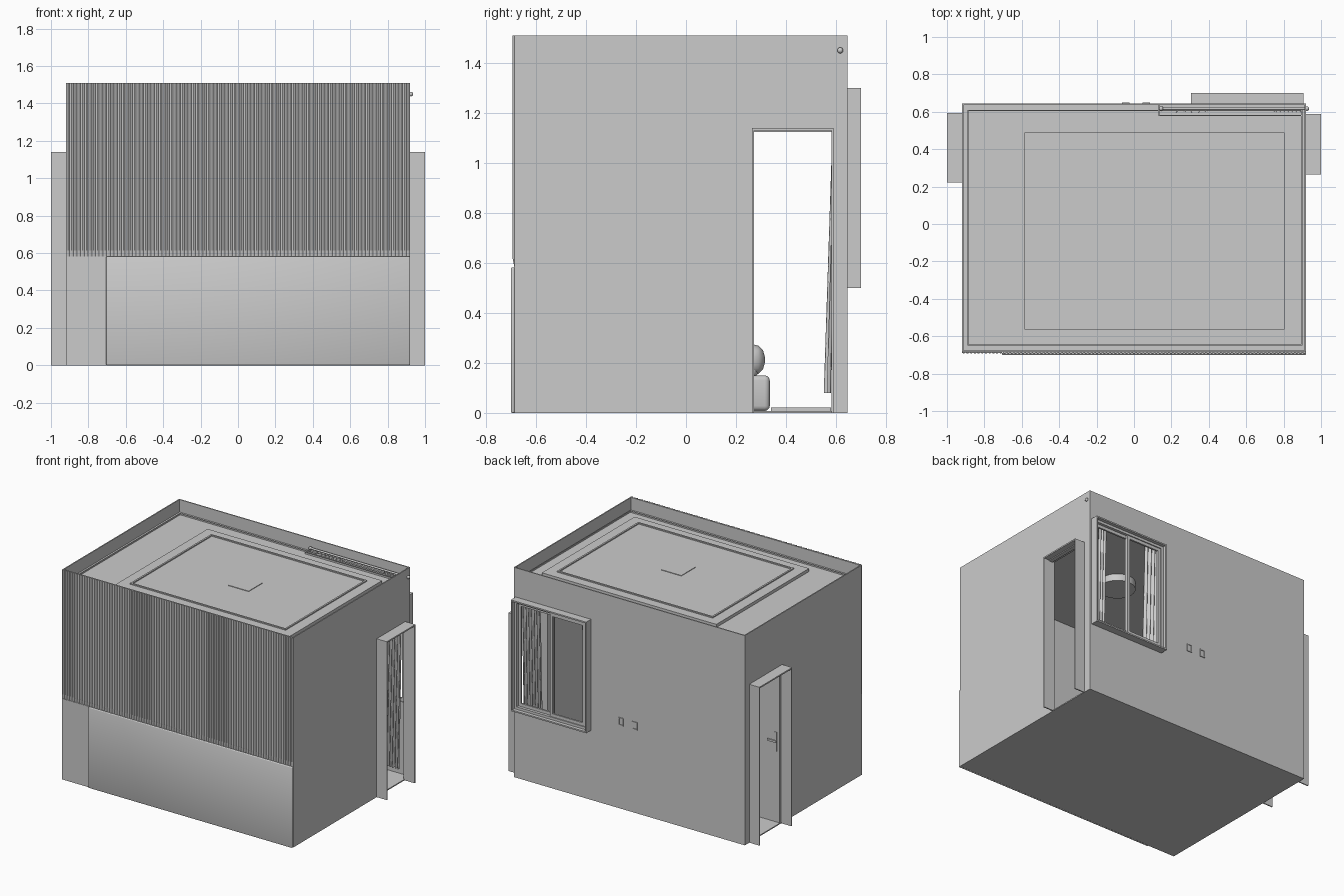
import bpy, bmesh, math

if "Cube" in bpy.data.objects:
    bpy.data.objects.remove(bpy.data.objects["Cube"])

def mesh_object(name, bm):
    bmesh.ops.recalc_face_normals(bm, faces=bm.faces)
    me = bpy.data.meshes.new(name)
    bm.to_mesh(me)
    bm.free()
    ob = bpy.data.objects.new(name, me)
    bpy.context.collection.objects.link(ob)
    return ob

def box(name, x, y, z, bevel=0, segments=3):
    """Box from (min, max) pairs."""
    bm = bmesh.new()
    bmesh.ops.create_cube(bm, size=1)
    for v in bm.verts:
        v.co = [r[0] + (r[1] - r[0]) * (c + 0.5) for r, c in zip((x, y, z), v.co)]
    if bevel:
        bmesh.ops.bevel(bm, geom=bm.edges[:], offset=bevel, segments=segments,
                        profile=0.5, affect='EDGES')
        for f in bm.faces:
            f.smooth = True
    return mesh_object(name, bm)

def sheet(name, us, vs, place, thickness=0, skip=None, smooth=False):
    """Grid of quads; place(u, v) gives the position, skip is a cell left open."""
    bm = bmesh.new()
    grid = [[bm.verts.new(place(u, v)) for v in vs] for u in us]
    for i in range(len(us) - 1):
        for j in range(len(vs) - 1):
            if (i, j) != skip:
                f = bm.faces.new((grid[i][j], grid[i+1][j], grid[i+1][j+1], grid[i][j+1]))
                f.smooth = smooth
    ob = mesh_object(name, bm)
    if thickness:
        mod = ob.modifiers.new("thickness", 'SOLIDIFY')
        mod.thickness, mod.offset = thickness, 0
    return ob

def cylinder(name, loc, radius, depth, rot=(0, 0, 0), segments=24):
    bpy.ops.mesh.primitive_cylinder_add(vertices=segments, radius=radius, depth=depth,
                                        location=loc, rotation=rot)
    bpy.context.object.name = name
    bpy.ops.object.shade_smooth_by_angle()

def ring(name, x, y, z, w, axis):
    """Four bars around a rectangle; axis is the depth direction (1 = y, 2 = z)."""
    a, b = [(x, z), None][0] if axis == 1 else (x, y)
    parts = [((a[0], a[1]), (b[0], b[0] + w)), ((a[0], a[1]), (b[1] - w, b[1])),
             ((a[0], a[0] + w), (b[0] + w, b[1] - w)), ((a[1] - w, a[1]), (b[0] + w, b[1] - w))]
    for i, (p, q) in enumerate(parts):
        box(f"{name}_{i}", p, *((y, q) if axis == 1 else (q, z)))

X, YF, YB, H, T = 0.92, -0.685, 0.645, 1.51, 0.008
DOOR_H = 1.14

# Side walls with door openings, and their projecting door linings
for side, sx, y0, y1 in (("left", -1, 0.225, 0.59), ("right", 1, 0.268, 0.585)):
    sheet(f"{side}_wall", [YF, y0, y1, YB], [0, DOOR_H, H],
          lambda u, v: (sx * (X - T / 2), u, v), T, skip=(1, 0))
    xs = sorted((sx * (X - T), sx * 1.0))
    box(f"{side}_door_jamb_front", xs, (y0 - 0.004, y0 + 0.004), (0, DOOR_H))
    box(f"{side}_door_jamb_back", xs, (y1 - 0.004, y1 + 0.004), (0, DOOR_H))
    box(f"{side}_door_head", xs, (y0, y1), (DOOR_H - 0.01, DOOR_H))
    box(f"{side}_door_inner_head", sorted((sx * 0.93, sx * 0.96)), (y0, y1), (DOOR_H - 0.016, DOOR_H))

# Open door leaf beside the left opening, with handle
box("door_leaf", (-0.92, -0.62), (0.232, 0.252), (0.012, 1.11))
box("door_handle_plate", (-0.90, -0.88), (0.252, 0.256), (0.52, 0.66))
box("door_handle", (-0.90, -0.83), (0.256, 0.264), (0.585, 0.60))

# Back wall with window opening
WX0, WX1, WZ0, WZ1 = 0.305, 0.905, 0.50, 1.30
sheet("back_wall", [-X, WX0 + 0.01, WX1 - 0.01, X], [0, WZ0 + 0.01, WZ1 - 0.01, H],
      lambda u, v: (u, YB - T / 2, v), T, skip=(1, 1))

# Window casing and two sliding sashes
ring("window_casing", (WX0, WX1), (YB - T, 0.70), (WZ0, WZ1), 0.01, 1)
ring("window_frame", (WX0 + 0.01, WX1 - 0.01), (0.638, 0.675), (WZ0 + 0.01, WZ1 - 0.01), 0.018, 1)
mid = (WX0 + WX1) / 2
ring("sash_a", (WX0 + 0.028, mid + 0.012), (0.655, 0.668), (WZ0 + 0.028, WZ1 - 0.028), 0.022, 1)
ring("sash_b", (mid - 0.012, WX1 - 0.028), (0.642, 0.655), (WZ0 + 0.028, WZ1 - 0.028), 0.022, 1)

# Wall sockets on the back
for i, sx in enumerate((-0.045, 0.065)):
    ring(f"socket_{i}", (sx - 0.02, sx + 0.02), (YB - 0.002, YB + 0.005), (0.60, 0.655), 0.006, 1)

# Front wall: plain backing, ribbed upper cladding, smooth lower panel
box("front_wall", (-X, X), (YF, YF + T), (0, H))
RIBS, SEG = 93, 4
n = RIBS * SEG
def rib(u, v):
    z = (0.582, 0.615, H)[v]
    bump = abs(math.sin(math.pi * (u % SEG) / SEG))
    return (-X + 2 * X * u / n, YF - (0.001 if v == 0 else 0.001 + 0.007 * bump), z)
sheet("ribbed_cladding", range(n + 1), range(3), rib)
box("lower_front_panel", (-0.705, X), (-0.70, YF), (0, 0.582), 0.005, 2)
box("lower_front_strip", (-X, -0.705), (YF - 0.004, YF), (0, 0.582))

# Floor
box("floor", (-X, X), (YF, YB), (0, 0.008))

# Ceiling: slab, edge moulding, stepped tray, centre plate and lamp
box("ceiling", (-X + T, X - T), (YF + T, YB - T), (1.41, 1.42))
ring("edge_moulding", (-0.89, 0.90), (-0.65, 0.61), (1.415, 1.43), 0.006, 2)
box("tray_outer", (-0.585, 0.805), (-0.565, 0.49), (1.41, 1.442))
ring("tray_lip", (-0.51, 0.73), (-0.50, 0.425), (1.44, 1.45), 0.012, 2)
box("centre_plate", (0.03, 0.19), (-0.15, 0.01), (1.44, 1.446))
cylinder("ceiling_lamp", (0.11, -0.04, 1.385), 0.12, 0.05, segments=32)

# Curtain box and rod
box("curtain_box_front", (0.13, 0.90), (0.578, 0.584), (1.36, 1.432))
box("curtain_box_end", (0.13, 0.136), (0.584, YB - T), (1.36, 1.432))
cylinder("curtain_rod", (0.535, 0.617, 1.45), 0.007, 0.79, (0, math.pi / 2, 0), 12)
for i, rx in enumerate((0.145, 0.925)):
    bpy.ops.mesh.primitive_uv_sphere_add(segments=12, ring_count=8, radius=0.012,
                                         location=(rx, 0.617, 1.45))
    bpy.context.object.name = f"rod_end_{i}"
    bpy.ops.object.shade_smooth()

# Gathered curtains, flaring into the room toward the floor
for i, (x0, x1) in enumerate(((0.20, 0.41), (0.74, 0.89))):
    def fold(u, v):
        t = v / 6
        wave = math.sin(u * math.pi / 4) * (0.006 + 0.008 * (1 - t))
        return (x0 + (x1 - x0) * u / 56, 0.565 + 0.037 * t + wave, 0.08 + 1.365 * t)
    sheet(f"curtain_{i}", range(57), range(7), fold, smooth=True)

# Bed and bedding
box("bed_base", (-0.30, 0.61), (-0.66, 0.335), (0.008, 0.15), 0.02)
box("mattress", (-0.28, 0.59), (-0.65, 0.29), (0.14, 0.22), 0.03)
box("blanket", (-0.29, 0.60), (-0.30, 0.315), (0.15, 0.275), 0.05)
for i, px in enumerate((-0.06, 0.37)):
    box(f"pillow_{i}", (px - 0.17, px + 0.17), (-0.62, -0.40), (0.20, 0.28), 0.035)

# Low plinth strip along the back wall
box("floor_mat", (-0.25, 0.60), (0.34, 0.58), (0.008, 0.022))
